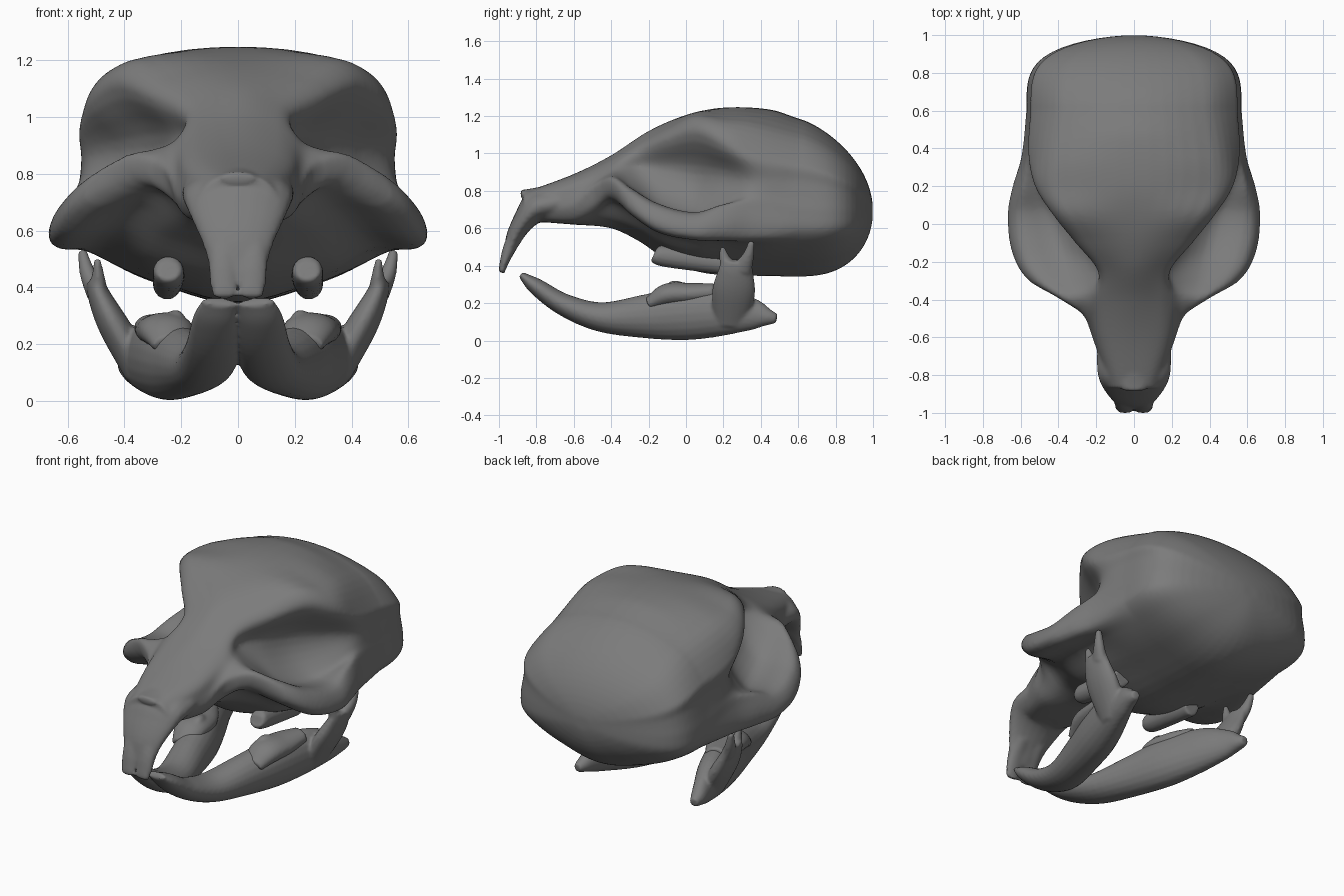
import bpy, bmesh, math
from mathutils import Vector
from mathutils.geometry import interpolate_bezier

old = bpy.data.objects.get("Cube")
if old:
    bpy.data.objects.remove(old, do_unlink=True)

bone = bpy.data.materials.new("dark_grey_bone")
bone.use_nodes = True
GREY = (0.2, 0.2, 0.2, 1)
bone.diffuse_color = GREY
for node in bone.node_tree.nodes:
    if node.type == 'BSDF_PRINCIPLED':
        node.inputs["Base Color"].default_value = GREY


def along(keys, t):
    """Smooth value at t from keys of the form (t, value, value, ...)."""
    t = min(max(t, keys[0][0]), keys[-1][0])
    i = 0
    while i < len(keys) - 2 and t > keys[i + 1][0]:
        i += 1
    p, q = keys[i], keys[i + 1]
    before, after = keys[max(i - 1, 0)], keys[min(i + 2, len(keys) - 1)]
    h = q[0] - p[0]
    s = (t - p[0]) / h
    out = []
    for c in range(1, len(p)):
        m0 = (q[c] - before[c]) / (q[0] - before[0]) * h
        m1 = (after[c] - p[c]) / (after[0] - p[0]) * h
        out.append((2*s**3 - 3*s*s + 1) * p[c] + (s**3 - 2*s*s + s) * m0
                   + (3*s*s - 2*s**3) * q[c] + (s**3 - s*s) * m1)
    return out


def round_ring(points, res=6):
    """Closed smooth outline through the points."""
    n, out = len(points), []
    for i in range(n):
        a, p, q, b = (points[(i + k) % n] for k in (-1, 0, 1, 2))
        d = (q - p).length / 3
        out += interpolate_bezier(p, p + (q - a).normalized() * d,
                                  q - (b - p).normalized() * d, q, res)[:-1]
    return out


def loft(bm, rings):
    """Skin a row of rings and close both ends."""
    rows = [[bm.verts.new(p) for p in ring] for ring in rings]
    n = len(rows[0])
    for a, b in zip(rows, rows[1:]):
        for i in range(n):
            j = (i + 1) % n
            bm.faces.new((a[i], a[j], b[j], b[i]))
    bm.faces.new(rows[0][::-1])
    bm.faces.new(rows[-1])


def tube(bm, path, side=1, steps=6, n=20):
    """Oval tube; path holds (x, y, z, half width, half depth)."""
    keys = [(i, *p) for i, p in enumerate(path)]
    rings = []
    for k in range((len(path) - 1) * steps + 1):
        t = k / steps
        x, y, z, a, b = along(keys, t)
        tangent = (Vector(along(keys, t + 0.1)[:3]) - Vector(along(keys, t - 0.1)[:3])).normalized()
        u = Vector((1, 0, 0))
        u = (u - tangent * u.dot(tangent)).normalized()
        v = tangent.cross(u)
        ring = []
        for i in range(n):
            ang = 2 * math.pi * i / n
            p = Vector((x, y, z)) + u * a * math.cos(ang) + v * b * math.sin(ang)
            p.x *= side
            ring.append(p)
        rings.append(ring)
    loft(bm, rings)


def pair(bm, *paths):
    for side in (1, -1):
        for path in paths:
            tube(bm, path, side)


def finish(name, bm, voxel, rounds):
    """Fuse the pieces into one smooth surface."""
    bmesh.ops.remove_doubles(bm, verts=bm.verts, dist=0.0001)
    bmesh.ops.recalc_face_normals(bm, faces=bm.faces)
    mesh = bpy.data.meshes.new(name)
    bm.to_mesh(mesh)
    bm.free()
    mesh.materials.append(bone)
    mesh.polygons.foreach_set("use_smooth", [True] * len(mesh.polygons))
    ob = bpy.data.objects.new(name, mesh)
    bpy.context.collection.objects.link(ob)
    fuse = ob.modifiers.new("fuse", 'REMESH')
    fuse.mode = 'VOXEL'
    fuse.voxel_size = voxel
    fuse.use_smooth_shade = True
    soften = ob.modifiers.new("soften", 'SMOOTH')
    soften.factor = 0.5
    soften.iterations = rounds


# Skull rails, front to back: (y, x, z)
crown = [(-.87, 0, .79), (-.6, 0, .89), (-.4, 0, .99), (-.2, 0, 1.12),
         (0, 0, 1.205), (.2, 0, 1.245), (.45, 0, 1.235), (.6, 0, 1.187)]
brow = [(-.87, .07, .785), (-.6, .13, .875), (-.4, .14, .965), (-.25, .15, 1.05),
        (-.1, .25, 1.13), (.05, .35, 1.2), (.2, .42, 1.18), (.35, .42, 1.165), (.6, .38, 1.105)]
brow_edge = [(-.87, .11, .76), (-.6, .19, .84), (-.4, .19, .94), (-.25, .19, 1.01),
             (-.1, .31, 1.07), (.05, .43, 1.11), (.2, .525, 1.05), (.35, .555, .985), (.6, .54, .94)]
socket = [(-.87, .13, .735), (-.6, .21, .78), (-.4, .24, .9), (-.25, .185, .92),
          (-.1, .235, .91), (.05, .3, .89), (.2, .415, .88), (.37, .54, .86), (.6, .545, .85)]
socket_floor = [(-.87, .135, .72), (-.6, .218, .75), (-.4, .3, .885), (-.3, .34, .83),
                (-.15, .37, .735), (.05, .43, .69), (.2, .51, .73), (.37, .552, .79), (.6, .555, .77)]
cheek_top = [(-.87, .13, .705), (-.6, .22, .72), (-.48, .27, .82), (-.4, .38, .86),
             (-.3, .51, .8), (-.15, .595, .72), (.05, .62, .675), (.2, .597, .72),
             (.35, .572, .74), (.6, .567, .68)]
cheek_low = [(-.87, .12, .68), (-.6, .2, .67), (-.48, .255, .735), (-.4, .37, .785),
             (-.3, .545, .69), (-.15, .63, .59), (.05, .655, .55), (.2, .63, .555),
             (.35, .59, .56), (.6, .56, .58)]
cheek_under = [(-.87, .1, .66), (-.6, .17, .64), (-.48, .21, .69), (-.4, .265, .735),
               (-.3, .34, .69), (-.15, .43, .6), (.05, .475, .55), (.2, .475, .53),
               (.4, .49, .51), (.6, .47, .5)]
belly = [(-.87, .07, .645), (-.6, .11, .625), (-.4, .16, .64), (-.25, .24, .59),
         (-.1, .29, .5), (.05, .32, .46), (.2, .32, .445), (.4, .3, .425), (.6, .29, .415)]
base = [(-.87, 0, .64), (-.6, 0, .62), (-.4, 0, .6), (-.25, 0, .53),
        (-.1, 0, .43), (.1, 0, .36), (.4, 0, .345), (.6, 0, .342)]
rails = (crown, brow, brow_edge, socket, socket_floor, cheek_top,
         cheek_low, cheek_under, belly, base)
MID = 0.69


def skull_ring(y, t=0):
    """Outline at depth y; t from 0 to 1 closes the rounded back."""
    half = []
    for rail in rails:
        x, z = along(rail, y)
        power = 1.3 if z > MID else 2.5
        half.append(Vector((x * (1 - t**4)**.6, y, MID + (z - MID) * (1 - t**power)**.5)))
    mirrored = [Vector((-p.x, p.y, p.z)) for p in half[-2:0:-1]]
    return round_ring(half + mirrored)


bm = bmesh.new()
rings = [skull_ring(-.87 + 1.47 * k / 50) for k in range(51)]
for k in range(1, 16):
    t = min(math.sin(k / 16 * math.pi / 2), .999)
    rings.append(skull_ring(.6 + .4 * t, t))
loft(bm, rings)

# Nasal rim, curved muzzle block and the two upper incisors at its end
tube(bm, [(0, -.76, .8, .07, .025), (0, -.85, .789, .07, .02), (0, -.885, .788, .055, .018)])
tube(bm, [(0, -.62, .75, .195, .08), (0, -.72, .73, .198, .09), (0, -.8, .71, .192, .088),
          (0, -.86, .65, .168, .062), (0, -.915, .56, .128, .045), (0, -.945, .48, .102, .03),
          (0, -.96, .44, .085, .022)])
pair(bm, [(.055, -.9, .58, .055, .045), (.052, -.95, .48, .053, .033),
          (.048, -.98, .39, .048, .02), (.047, -.986, .362, .043, .015)])
finish("skull", bm, .012, 4)

# Lower jaw: body with incisor and rear hook, upright branch, two prongs
bm = bmesh.new()
jaw_body = [(.064, -.88, .35, .062, .018), (.077, -.8, .288, .083, .045),
            (.09, -.65, .19, .096, .06), (.12, -.45, .125, .105, .08),
            (.19, -.2, .13, .105, .12), (.25, 0, .145, .105, .143),
            (.315, .2, .155, .085, .13), (.365, .36, .14, .055, .085),
            (.385, .44, .125, .04, .045), (.39, .485, .118, .025, .025)]
branch = [(.34, .24, .1, .06, .1), (.435, .255, .26, .055, .115),
          (.485, .265, .36, .042, .097), (.505, .272, .425, .03, .08)]
front_prong = [(.49, .235, .38, .032, .05), (.492, .21, .43, .024, .032),
               (.496, .193, .5, .012, .013)]
rear_prong = [(.5, .3, .38, .035, .055), (.53, .332, .45, .028, .032),
              (.55, .352, .53, .016, .016)]
pair(bm, jaw_body, branch, front_prong, rear_prong)
finish("lower_jaw", bm, .009, 5)

# Cheek teeth
bm = bmesh.new()
pair(bm, [(.245, -.17, .465, .04, .035), (.245, -.14, .455, .054, .055),
          (.245, .02, .435, .056, .06), (.25, .2, .41, .05, .055)])
finish("upper_cheek_teeth", bm, .009, 4)

bm = bmesh.new()
pair(bm, [(.24, -.2, .195, .06, .035), (.25, -.1, .243, .095, .062),
          (.27, .03, .25, .095, .058), (.31, .16, .26, .06, .045)],
     [(.21, -.1, .28, .02, .02), (.22, -.06, .293, .03, .028), (.23, 0, .285, .02, .02)])
finish("lower_cheek_teeth", bm, .009, 4)
